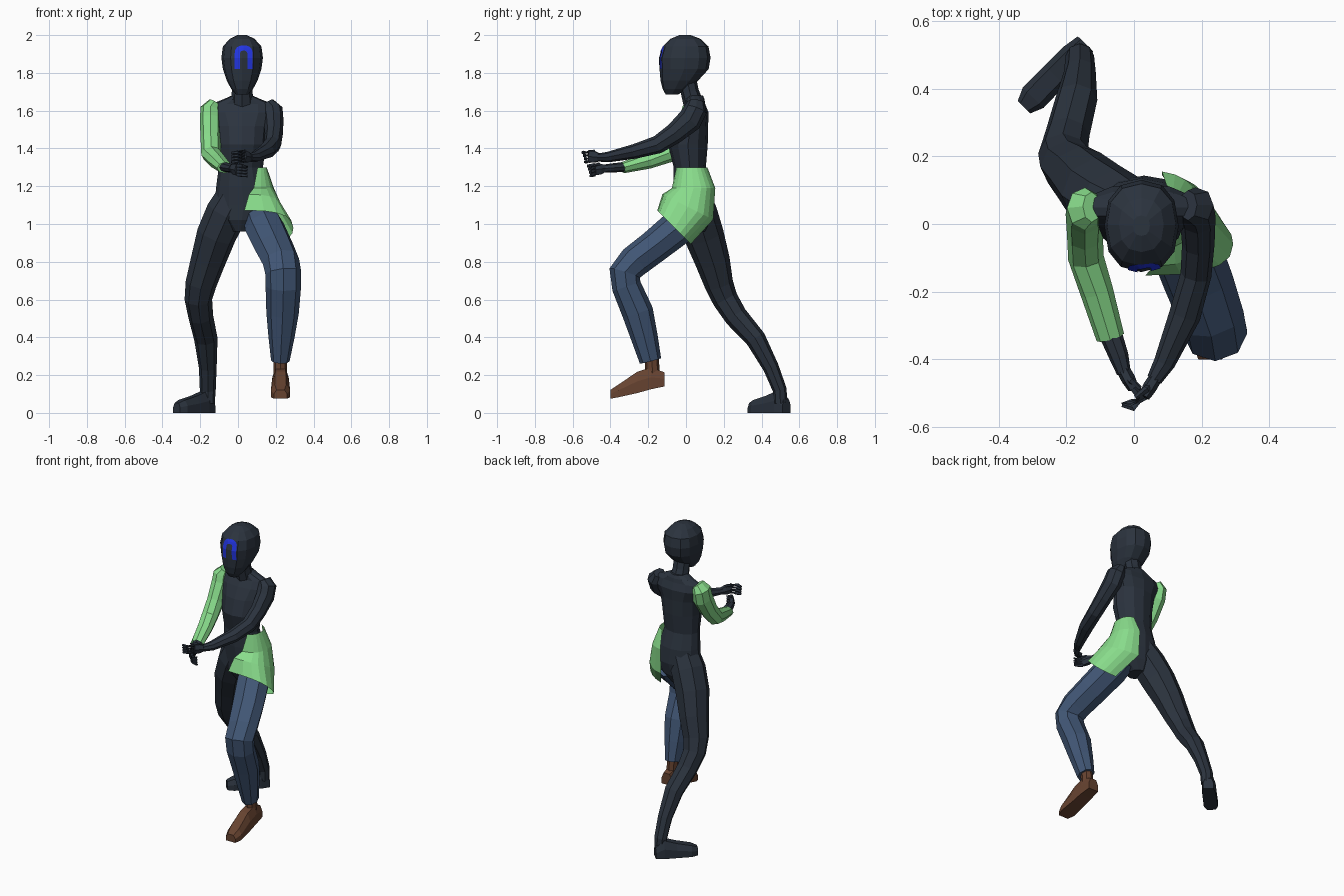
import bpy, bmesh, math
from mathutils import Vector
from mathutils.bvhtree import BVHTree


def material(name, rgb):
    m = bpy.data.materials.new(name)
    m.diffuse_color = (*rgb, 1)
    return m


DARK = material("dark navy", (0.024, 0.033, 0.048))
GREEN = material("light green", (0.25, 0.72, 0.26))
DENIM = material("denim blue", (0.052, 0.092, 0.175))
BROWN = material("brown leather", (0.135, 0.056, 0.030))
BLUE = material("bright blue", (0.016, 0.035, 0.75))


def loft(name, rings, mat, closed=True):
    """Skin a list of equally long point rings; cap the ends if closed."""
    n = len(rings[0])
    verts = [tuple(p) for r in rings for p in r]
    faces = []
    for i in range(len(rings) - 1):
        for j in range(n if closed else n - 1):
            a, b = i * n + j, i * n + (j + 1) % n
            faces.append((a, b, b + n, a + n))
    if closed:
        faces += [tuple(reversed(range(n))), tuple(range(len(verts) - n, len(verts)))]
    me = bpy.data.meshes.new(name)
    me.from_pydata(verts, [], faces)
    me.materials.append(mat)
    ob = bpy.data.objects.new(name, me)
    bpy.context.collection.objects.link(ob)
    if closed:
        bm = bmesh.new()
        bm.from_mesh(me)
        bmesh.ops.recalc_face_normals(bm, faces=bm.faces)
        bm.to_mesh(me)
        bm.free()
    return ob


def limb(name, path, mat, n=8):
    """Tube through (x, y, z, sideways radius, depth radius) stations."""
    pts = [Vector(p[:3]) for p in path]
    rings = []
    for i, p in enumerate(pts):
        t = (pts[min(i + 1, len(pts) - 1)] - pts[max(i - 1, 0)]).normalized()
        u = Vector((1, 0, 0))
        if abs(t.x) > 0.9:
            u = Vector((0, 1, 0))
        u = (u - t * u.dot(t)).normalized()
        v = t.cross(u)
        ru, rv = path[i][3], path[i][-1]
        rings.append([p + u * ru * math.cos(a) + v * rv * math.sin(a)
                      for a in (2 * math.pi * k / n for k in range(n))])
    return loft(name, rings, mat)


def squared(a, power):
    c, s = math.cos(a), math.sin(a)
    return math.copysign(abs(c) ** power, c), math.copysign(abs(s) ** power, s)


def stack(name, rows, mat, n=12, power=1):
    """Horizontal ovals: (z, centre x, centre y, radius x, radius y)."""
    unit = [squared(2 * math.pi * k / n, power) for k in range(n)]
    return loft(name, [[(cx + rx * c, cy + ry * s, z) for c, s in unit]
                       for z, cx, cy, rx, ry in rows], mat)


def foot(name, heel, toe, rows, mat):
    """Chamfered sections (t, half width, bottom, top) from heel to toe."""
    h, e = Vector((*heel, 0)), Vector((*toe, 0))
    d = (e - h).normalized()
    s = Vector((-d.y, d.x, 0))
    rings = []
    for t, w, z0, z1 in rows:
        zm = z0 + (z1 - z0) * 0.55
        sec = ((-w, z0), (w, z0), (w, zm), (w * .6, z1), (-w * .6, z1), (-w, zm))
        rings.append([h.lerp(e, t) + s * a + Vector((0, 0, z)) for a, z in sec])
    return loft(name, rings, mat)


def hand(side, wrist, knuckle, tip):
    w, k, t = Vector(wrist), Vector(knuckle), Vector(tip)
    limb(side + "_palm", [(*w, .02, .021), (*w.lerp(k, .5), .021, .033),
                          (*k, .017, .034)], DARK, 6)
    for i in range(4):
        dz = Vector((0, 0, .024 - .016 * i))
        mid = k.lerp(t, .5) + Vector((0, -.022 + .006 * i, 0))
        limb(f"{side}_finger_{i + 1}",
             [(*(p + dz), r) for p, r in ((k, .012), (mid, .0105), (t, .007))], DARK, 5)
    limb(side + "_thumb", [(*w.lerp(k, .3), .013), (*(w.lerp(k, .8) + Vector((0, .01, .028))), .011),
                           (*(k.lerp(t, .4) + Vector((0, .008, .028))), .007)], DARK, 5)


# torso, neck and head
stack("torso", [(.96, .015, .04, .05, .06), (1.02, .02, .04, .125, .09),
                (1.10, .03, .043, .155, .10), (1.20, .02, .035, .135, .10),
                (1.30, .015, .02, .117, .085), (1.42, .02, .01, .128, .105),
                (1.52, .02, .025, .138, .092), (1.59, .02, .045, .175, .075),
                (1.635, .022, .05, .165, .052), (1.66, .022, .048, .10, .05),
                (1.68, .022, .042, .055, .048)], DARK)
limb("neck", [(.022, .045, 1.62, .062, .055), (.022, .02, 1.70, .055, .048),
              (.022, 0, 1.79, .055, .05)], DARK)
head = stack("head", [(1.685, .022, -.075, .032, .032), (1.715, .022, -.058, .058, .066),
                      (1.76, .022, -.035, .082, .10), (1.82, .022, -.01, .102, .130),
                      (1.88, .022, -.006, .110, .136), (1.94, .022, -.002, .102, .121),
                      (1.98, .022, -.003, .066, .08), (2.0, .022, -.005, .025, .03)],
             DARK, power=.85)

# arch-shaped face mark, laid on the front of the head
tree = BVHTree.FromPolygons([v.co for v in head.data.vertices],
                            [p.vertices for p in head.data.polygons])


def mark_row(dx, dz, z):
    row = []
    for r in (.048, .034, .020):
        x, zz = .030 + r * dx, z + r * dz
        hit = tree.ray_cast(Vector((x, -1, zz)), Vector((0, 1, 0)))[0]
        row.append((x, hit.y - .004, zz))
    return row


legs = (1.82, 1.84, 1.86, 1.88)
rows = [mark_row(1, 0, z) for z in legs]
rows += [mark_row(*squared(math.pi * k / 8, .8), 1.898) for k in range(9)]
rows += [mark_row(-1, 0, z) for z in reversed(legs)]
loft("face_mark", rows, BLUE, closed=False)

# half tunic skirt over the left hip: centre, radii, slope, sweep to front and to back
rings = []
for cx, cy, cz, rx, ry, slope, front, back in (
        (.03, .03, 1.30, .122, .092, 0, 58, 62), (.04, .04, 1.19, .15, .117, 0, 78, 78),
        (.045, .01, 1.09, .185, .135, -.5, 88, 82), (.05, -.06, .98, .243, .092, -1, 92, 66)):
    ring = []
    for k in range(-5, 6):
        c, s = squared(math.radians((front if k < 0 else back) * k / 5), .8)
        ring.append((cx + rx * c, cy + ry * s, cz + slope * ry * s))
    rings.append(ring)
loft("hip_skirt", rings[::-1], GREEN, closed=False)

# right arm in the green sleeve, bare left arm
limb("right_sleeve", [(-.125, .05, 1.645, .03, .045), (-.145, .045, 1.61, .054, .064),
                      (-.145, .03, 1.55, .057, .067), (-.145, -.03, 1.45, .053, .058),
                      (-.142, -.10, 1.37, .053, .049), (-.11, -.20, 1.335, .049, .043),
                      (-.07, -.335, 1.298, .042, .030)], GREEN)
limb("right_forearm", [(-.075, -.31, 1.303, .035, .027), (-.045, -.39, 1.297, .029, .024),
                       (-.03, -.44, 1.293, .021, .021)], DARK)
limb("left_arm", [(.16, .055, 1.645, .03, .045), (.182, .05, 1.605, .055, .062),
                  (.188, .02, 1.55, .053, .066), (.19, -.06, 1.48, .048, .055),
                  (.183, -.15, 1.42, .046, .048), (.15, -.27, 1.385, .047, .039),
                  (.09, -.41, 1.355, .032, .028), (.06, -.46, 1.352, .023, .022)], DARK)
hand("left", (.063, -.455, 1.352), (.03, -.51, 1.357), (-.035, -.535, 1.352))
hand("right", (-.032, -.43, 1.294), (-.002, -.485, 1.287), (.05, -.505, 1.278))

# rear right leg and foot
limb("right_leg", [(-.01, .04, 1.15, .10, .09), (-.06, .06, 1.06, .11, .105),
                   (-.115, .095, .94, .105, .106), (-.16, .142, .80, .092, .092),
                   (-.197, .175, .68, .082, .076), (-.21, .208, .60, .073, .068),
                   (-.197, .265, .51, .066, .062), (-.17, .37, .39, .062, .054),
                   (-.16, .45, .24, .047, .042), (-.16, .497, .12, .042, .037),
                   (-.16, .50, .05, .037, .035)], DARK)
foot("right_foot", (-.143, .532), (-.325, .345),
     [(0, .032, 0, .07), (.2, .041, 0, .115), (.5, .042, 0, .09),
      (.85, .043, 0, .068), (1, .026, 0, .052)], DARK)

# front left leg in trousers, with the lifted boot
limb("left_trouser_leg", [(.11, .03, 1.04, .085, .085), (.14, -.04, .985, .106, .095),
                          (.19, -.17, .88, .104, .088), (.228, -.275, .80, .098, .086),
                          (.24, -.325, .74, .095, .084), (.24, -.315, .67, .094, .078),
                          (.236, -.255, .53, .086, .083), (.23, -.22, .40, .069, .071),
                          (.224, -.188, .275, .049, .058)], DENIM)
limb("left_ankle", [(.224, -.185, .33, .036, .038), (.224, -.175, .19, .036, .038)], BROWN)
foot("left_boot", (.225, -.115), (.225, -.40),
     [(0, .036, .14, .215), (.25, .043, .125, .24), (.5, .046, .105, .218),
      (.85, .051, .083, .150), (1, .035, .075, .122)], BROWN)
